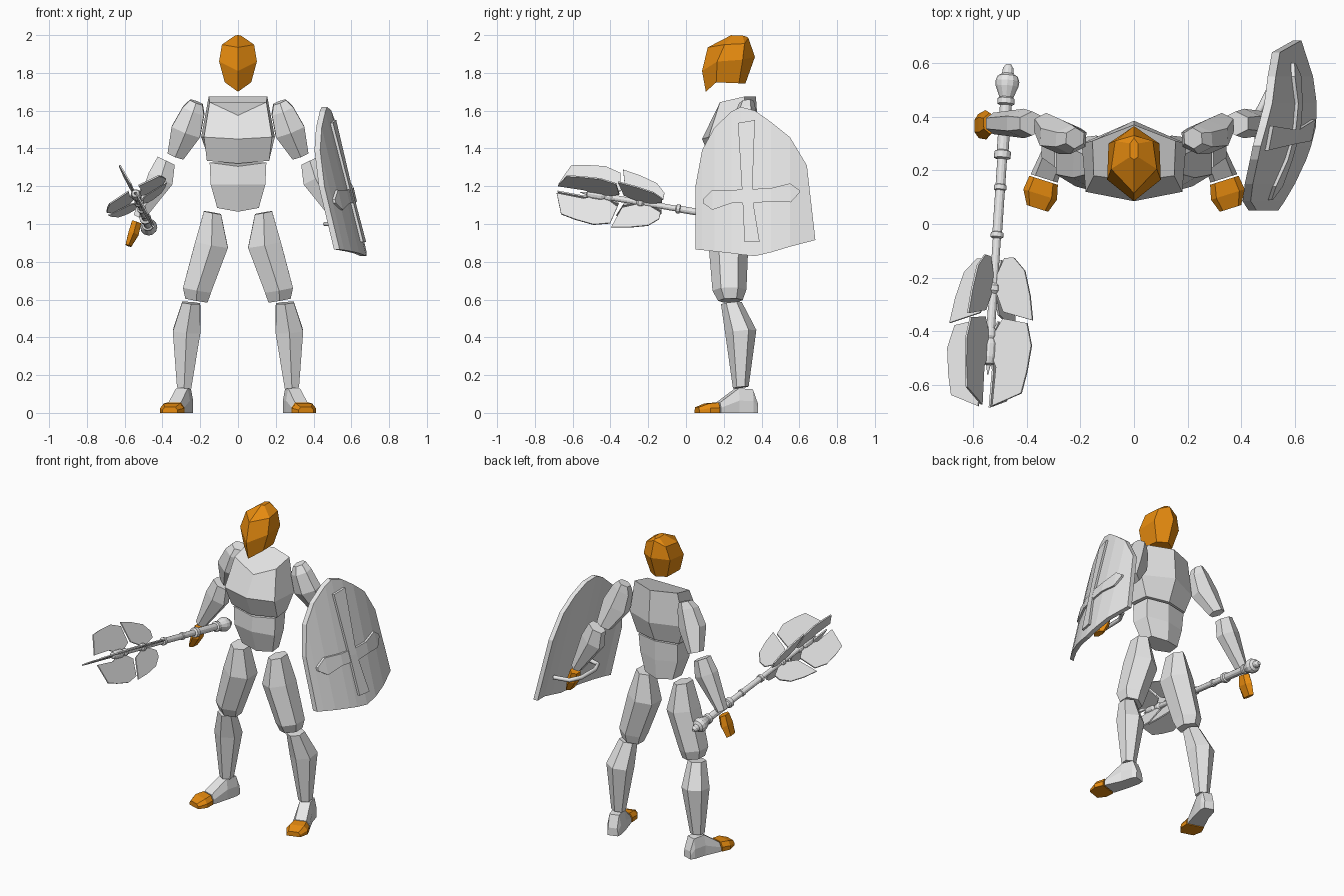
import bpy, bmesh, math
from mathutils import Vector


def material(name, rgb):
    m = bpy.data.materials.new(name)
    m.diffuse_color = (*rgb, 1)
    return m


GREY = material("light_grey", (0.8, 0.8, 0.8))
ORANGE = material("orange", (0.8, 0.26, 0.005))


def finish(name, bm, mat):
    bmesh.ops.recalc_face_normals(bm, faces=bm.faces)
    me = bpy.data.meshes.new(name)
    bm.to_mesh(me)
    bm.free()
    me.materials.append(mat)
    ob = bpy.data.objects.new(name, me)
    bpy.context.collection.objects.link(ob)
    return ob


def loft(name, rings, mat):
    """Bridge equal-length point rings and cap both ends."""
    bm = bmesh.new()
    vs = [[bm.verts.new(p) for p in r] for r in rings]
    n = len(vs[0])
    for a, b in zip(vs, vs[1:]):
        for i in range(n):
            j = (i + 1) % n
            bm.faces.new((a[i], a[j], b[j], b[i]))
    bm.faces.new(vs[0])
    bm.faces.new(vs[-1])
    return finish(name, bm, mat)


def body(name, rings, mat):
    """Symmetric six-sided rings: front centre, front side, back side, back centre."""
    out = []
    for (fy, fz), fs, bs, (by, bz) in rings:
        out.append([(0, fy, fz), fs, bs, (0, by, bz),
                    (-bs[0], bs[1], bs[2]), (-fs[0], fs[1], fs[2])])
    loft(name, out, mat)


def limb(name, rings, mat, side):
    """Six-sided limb; rings are (centre x, y, z, half width, half depth)."""
    cs = [Vector((r[0] * side, r[1], r[2])) for r in rings]
    axis = (cs[-1] - cs[0]).normalized()
    u = Vector((0, 1, 0)).cross(axis).normalized()
    v = axis.cross(u)
    hexagon = [(0, -1), (1, -.5), (1, .5), (0, 1), (-1, .5), (-1, -.5)]
    loft(name, [[c + u * a * r[3] + v * b * r[4] for a, b in hexagon]
                for c, r in zip(cs, rings)], mat)


def foot(name, rings, mat, side):
    """Flat-soled sections across the foot: (x, y, bottom half width, top half width, height)."""
    r = Vector((.95, -.30, 0))
    out = []
    for x, y, wb, wt, h in rings:
        sec = [(-wb, 0), (-wb, h * .5), (-wt, h), (wt, h), (wb, h * .5), (wb, 0)]
        out.append([(side * -(x + r.x * s), y + r.y * s, z) for s, z in sec])
    loft(name, out, mat)


# Head and torso
body("head", [
    ((.105, 1.70), (.07, .16, 1.75), (.06, .28, 1.745), (.315, 1.745)),
    ((.085, 1.81), (.1, .165, 1.86), (.095, .3, 1.87), (.365, 1.885)),
    ((.115, 1.935), (.085, .205, 1.95), (.07, .31, 1.955), (.33, 1.985)),
    ((.24, 2.0), (.015, .25, 1.998), (.015, .3, 1.997), (.32, 1.992))], ORANGE)
body("chest", [
    ((.14, 1.32), (.165, .17, 1.335), (.15, .29, 1.335), (.325, 1.335)),
    ((.085, 1.45), (.18, .12, 1.46), (.195, .30, 1.46), (.385, 1.47)),
    ((.16, 1.575), (.15, .18, 1.645), (.155, .31, 1.675), (.37, 1.675))], GREY)
body("abdomen", [
    ((.19, 1.065), (.11, .20, 1.085), (.10, .28, 1.085), (.31, 1.075)),
    ((.14, 1.21), (.145, .17, 1.21), (.135, .28, 1.21), (.32, 1.20)),
    ((.15, 1.305), (.15, .17, 1.325), (.14, .29, 1.325), (.32, 1.325))], GREY)

# Limbs, left and right
for side, tag in ((1, "left"), (-1, "right")):
    limb(tag + "_upper_arm", [(.22, .32, 1.645, .035, .04), (.235, .315, 1.60, .06, .055),
                              (.275, .325, 1.49, .08, .065), (.33, .37, 1.36, .045, .045)], GREY, side)
    limb(tag + "_forearm", [(.38, .375, 1.335, .05, .045), (.41, .375, 1.24, .07, .055),
                            (.525, .375, 1.035, .03, .04)], GREY, side)
    limb(tag + "_hand", [(.537, .375, 1.01, .025, .04), (.553, .37, .95, .028, .055),
                         (.58, .365, .885, .016, .045)], ORANGE, side)
    limb(tag + "_thigh", [(.135, .22, 1.06, .046, .07), (.14, .225, .89, .088, .105),
                          (.217, .23, .65, .075, .09), (.22, .235, .595, .06, .065)], GREY, side)
    limb(tag + "_shin", [(.248, .24, .582, .048, .055), (.272, .29, .43, .073, .083),
                         (.285, .29, .135, .038, .042)], GREY, side)
    foot(tag + "_foot", [(-.27, .372, .032, .028, .05), (-.277, .345, .042, .03, .125),
                         (-.297, .27, .045, .033, .13), (-.335, .17, .053, .035, .055)], GREY, side)
    foot(tag + "_toes", [(-.337, .163, .056, .037, .055), (-.35, .11, .066, .045, .05),
                         (-.36, .058, .042, .03, .03)], ORANGE, side)


# Shield: a tilted sheet bowed outward around a vertical axis
def shield_x(y, z):
    return .67 - .24 * (z - .87) + .15 * (y - .37) - .085 * ((y - .37) / .32) ** 2


def sheet(name, columns, outer, inner):
    """Columns are (bottom y, bottom z, top y, top z); offsets are along x."""
    rings = []
    for yb, zb, yt, zt in columns:
        b, t = shield_x(yb, zb), shield_x(yt, zt)
        rings.append([(b + inner, yb, zb), (b + outer, yb, zb),
                      (t + outer, yt, zt), (t + inner, yt, zt)])
    loft(name, rings, GREY)


sheet("shield", [(.05, .865, .05, 1.20), (.085, .862, .085, 1.39), (.15, .855, .15, 1.51),
                 (.24, .845, .24, 1.595), (.29, .838, .29, 1.62), (.365, .83, .365, 1.60),
                 (.45, .85, .45, 1.54), (.55, .88, .55, 1.46), (.685, .915, .64, 1.31)], 0, -.03)
sheet("shield_cross_top", [(.298, 1.15, .275, 1.535), (.35, 1.15, .365, 1.55)], .014, -.01)
sheet("shield_cross_bottom", [(.31, .905, .298, 1.15), (.39, .905, .35, 1.15)], .014, -.01)
sheet("shield_cross_arms", [(.09, 1.11, .09, 1.13), (.14, 1.075, .14, 1.18), (.24, 1.11, .24, 1.18),
                            (.35, 1.11, .35, 1.185), (.45, 1.12, .45, 1.19),
                            (.555, 1.115, .55, 1.215), (.60, 1.165, .60, 1.18)], .013, -.01)

# Shield handle: a bent bar
cu = bpy.data.curves.new("shield_handle", 'CURVE')
cu.dimensions = '3D'
cu.bevel_depth, cu.bevel_resolution, cu.use_fill_caps = .013, 1, True
pts = [(.56, .19, 1.0), (.49, .21, 1.0), (.462, .28, 1.0), (.465, .42, 1.0), (.50, .49, 1.0), (.60, .51, 1.0)]
sp = cu.splines.new('POLY')
sp.points.add(len(pts) - 1)
for p, co in zip(sp.points, pts):
    p.co = (*co, 1)
handle = bpy.data.objects.new("shield_handle", cu)
cu.materials.append(GREY)
bpy.context.collection.objects.link(handle)
bpy.context.view_layer.objects.active = handle
handle.select_set(True)
bpy.ops.object.convert(target='MESH')
handle.select_set(False)

# Axe frame: axis along the shaft, two crossed blade directions
P0 = Vector((-.468, .595, .972))
D = Vector((-.075, -1.12, .19)).normalized()
E1 = Vector((.87, 0, .5))
E1 = (E1 - D * E1.dot(D)).normalized()
E2 = D.cross(E1)

# Axe shaft: lathed profile of (distance, radius)
profile = [(0, .01), (.015, .02), (.035, .022), (.045, .038), (.065, .045), (.085, .042),
           (.125, .026), (.13, .032), (.15, .032), (.155, .022), (.325, .022), (.33, .031),
           (.355, .031), (.36, .018), (.455, .018), (.458, .023), (.475, .023), (.478, .018),
           (.635, .018), (.638, .024), (.655, .024), (.66, .015), (.83, .015), (.84, .025),
           (.86, .025), (.87, .016), (1.0, .016), (1.01, .023), (1.03, .023), (1.04, .018),
           (1.06, .027), (1.11, .027), (1.135, .02), (1.14, .008), (1.175, .002)]
loft("axe_shaft", [[P0 + D * a + (E1 * math.cos(t) + E2 * math.sin(t)) * r
                    for t in [i * math.tau / 12 for i in range(12)]] for a, r in profile], GREY)

# Axe blades: four directions, a rear and a front plate in each
rear = [(.735, .04), (.735, .08), (.785, .13), (.88, .16), (.975, .178), (.94, .05), (.86, .012), (.80, .012)]
front = [(.965, .05), (.985, .155), (1.07, .18), (1.17, .168), (1.25, .15), (1.295, .03),
         (1.15, .035), (1.10, .012), (1.03, .012)]
for k in range(4):
    t = k * math.pi / 2
    radial = E1 * math.cos(t) + E2 * math.sin(t)
    side = D.cross(radial)
    for part, outline in (("rear", rear), ("front", front)):
        loft(f"axe_{part}_blade_{k + 1}",
             [[P0 + D * a + radial * r + side * h for a, r in outline] for h in (-.004, .004)], GREY)
